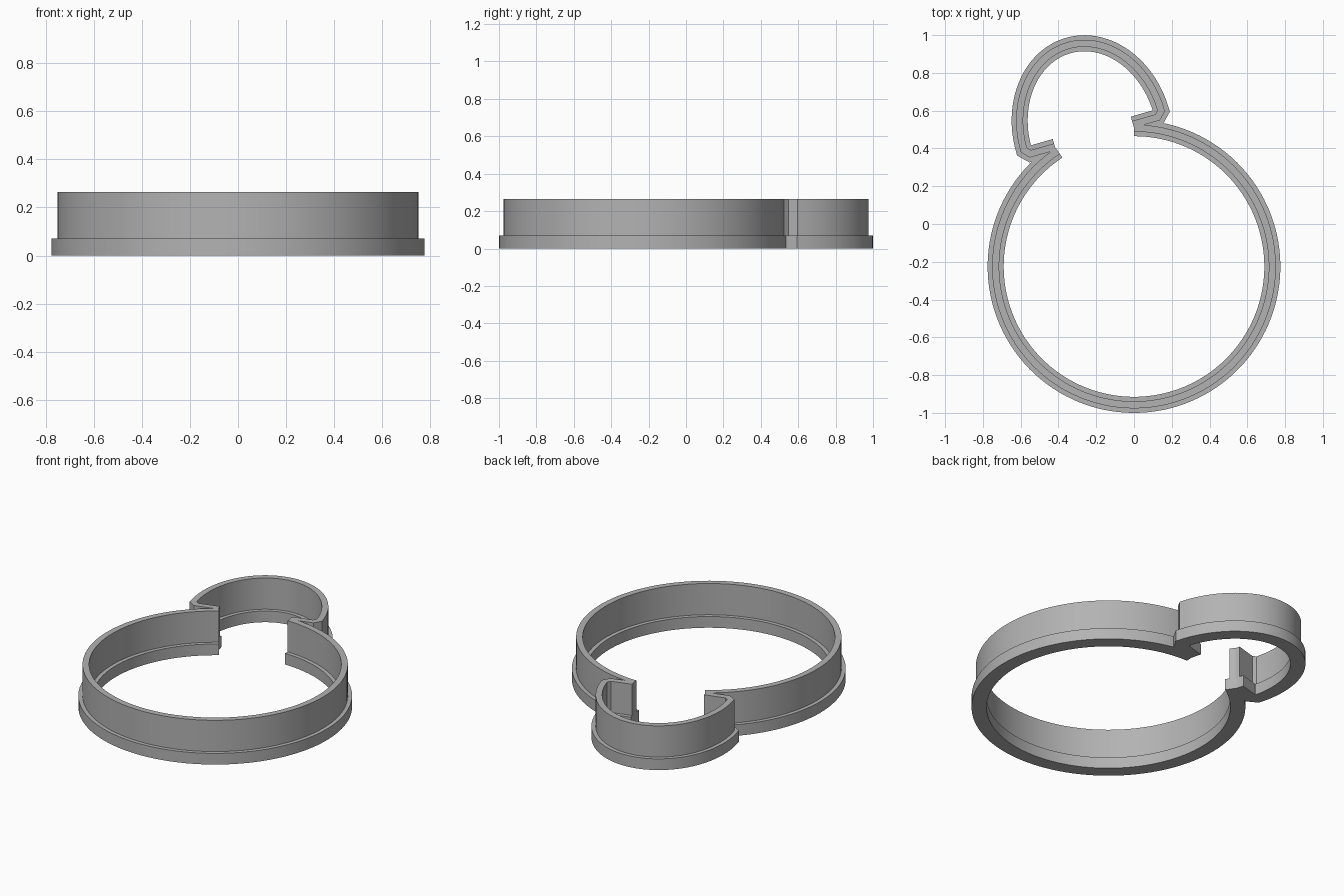
import bpy, bmesh
from math import cos, sin, radians
from mathutils import Vector

cube = bpy.data.objects.get("Cube")
if cube:
    bpy.data.objects.remove(cube, do_unlink=True)

gray = bpy.data.materials.new("plain gray")
gray.use_nodes = True
gray.diffuse_color = (0.45, 0.45, 0.45, 1)
gray.node_tree.nodes["Principled BSDF"].inputs["Base Color"].default_value = (0.45, 0.45, 0.45, 1)

FLANGE, WALL = 0.0425, 0.0185      # half widths
STEP, HEIGHT = 0.07, 0.265
# Stepped cross-section: sideways offset, height
SECTION = [(-FLANGE, 0), (FLANGE, 0), (FLANGE, STEP), (WALL, STEP),
           (WALL, HEIGHT), (-WALL, HEIGHT), (-WALL, STEP), (-FLANGE, STEP)]


def sweep(name, path):
    """Sweep the stepped section along an open flat path with mitred corners."""
    bm = bmesh.new()
    rings = []
    for i, p in enumerate(path):
        before = (p - path[i - 1]).normalized() if i else None
        after = (path[i + 1] - p).normalized() if i + 1 < len(path) else None
        before, after = before or after, after or before
        mid = (before + after).normalized()
        side = Vector((-mid.y, mid.x)) / mid.dot(before)
        rings.append([bm.verts.new((p.x + side.x * o, p.y + side.y * o, z))
                      for o, z in SECTION])
    n = len(SECTION)
    for a, b in zip(rings, rings[1:]):
        for k in range(n):
            bm.faces.new((a[k], a[(k + 1) % n], b[(k + 1) % n], b[k]))
    # End caps, split into flange and wall
    for r in (rings[0], rings[-1]):
        bm.faces.new((r[0], r[1], r[2], r[3], r[6], r[7]))
        bm.faces.new((r[3], r[4], r[5], r[6]))
    bmesh.ops.recalc_face_normals(bm, faces=bm.faces)
    mesh = bpy.data.meshes.new(name)
    bm.to_mesh(mesh)
    bm.free()
    mesh.materials.append(gray)
    obj = bpy.data.objects.new(name, mesh)
    bpy.context.collection.objects.link(obj)
    return obj


# Large round outline, open at the upper left
center, radius = Vector((0, -0.225)), 0.7325
start, end, steps = 123.4, 450, 110
body_path = []
for i in range(steps + 1):
    a = radians(start + (end - start) * i / steps)
    body_path.append(center + radius * Vector((cos(a), sin(a))))
body = sweep("round_cutter_wall", body_path)

# Tilted dome with two inward arms, laid out symmetrically then turned
arm = [(0.215, -0.03), (0.35, -0.03), (0.378, -0.002)]
dome = [(0.378 * cos(radians(t)), 0.466 * sin(radians(t))) for t in range(4, 177, 4)]
local = arm + dome + [(-u, v) for u, v in reversed(arm)]
tilt = radians(16)
dome_path = [Vector((-0.22 + u * cos(tilt) - v * sin(tilt),
                     0.497 + u * sin(tilt) + v * cos(tilt))) for u, v in local]
top = sweep("dome_cutter_wall", dome_path)

# Fuse both walls into one solid
union = body.modifiers.new("fuse", "BOOLEAN")
union.operation = "UNION"
union.solver = "EXACT"
union.object = top
bpy.context.view_layer.update()
graph = bpy.context.evaluated_depsgraph_get()
fused = bpy.data.meshes.new_from_object(body.evaluated_get(graph))
body.modifiers.clear()
body.data = fused
body.name = "cutter_outline"
bpy.data.objects.remove(top, do_unlink=True)

bpy.ops.object.select_all(action="DESELECT")
body.select_set(True)
bpy.context.view_layer.objects.active = body
bpy.ops.object.shade_smooth_by_angle(angle=radians(30))
